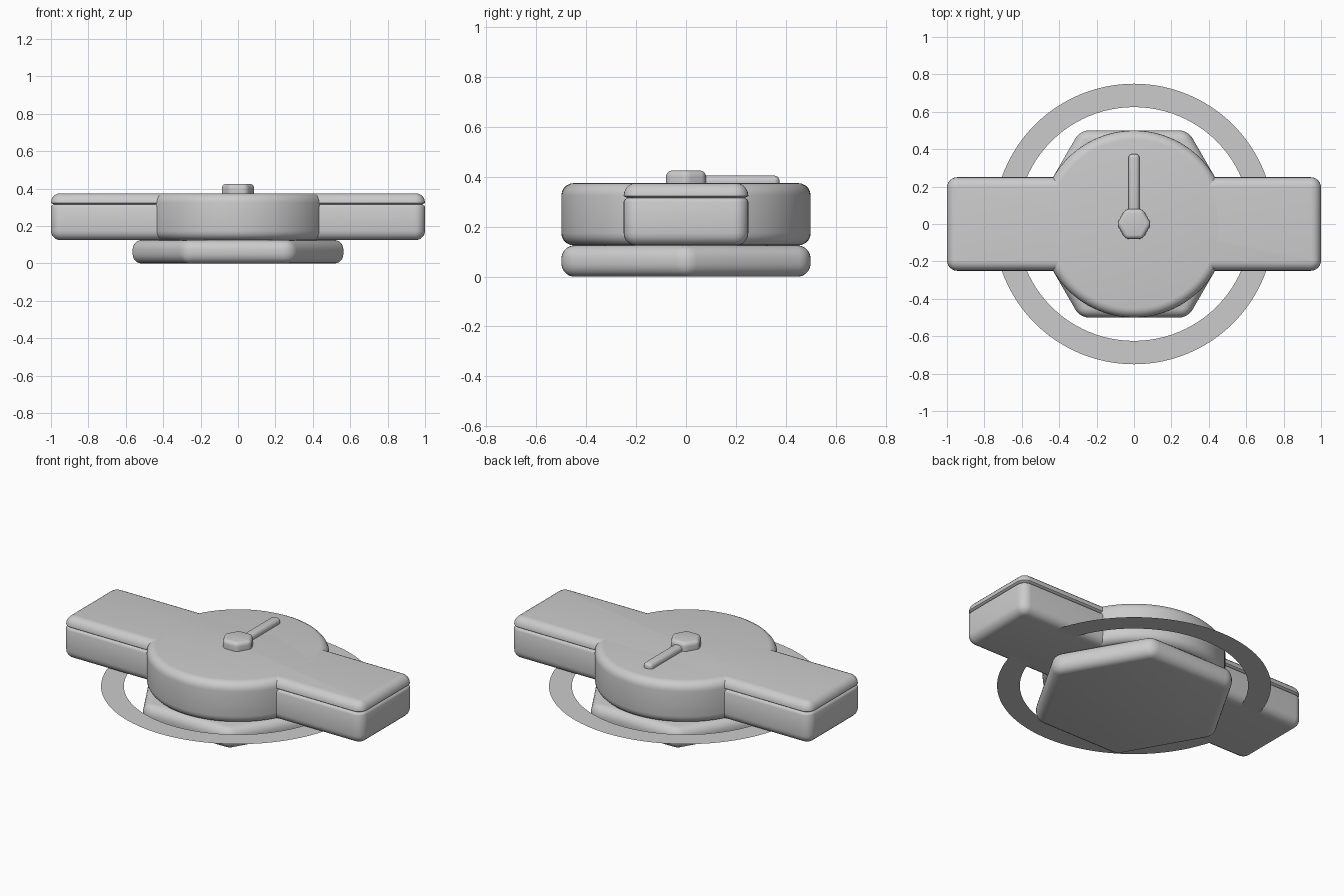
import bpy, bmesh
from math import sin, cos, pi, radians

if "Cube" in bpy.data.objects:
    bpy.data.objects.remove(bpy.data.objects["Cube"])


def finish(name, bm, angle=35):
    bmesh.ops.recalc_face_normals(bm, faces=bm.faces)
    mesh = bpy.data.meshes.new(name)
    bm.to_mesh(mesh)
    bm.free()
    ob = bpy.data.objects.new(name, mesh)
    bpy.context.collection.objects.link(ob)
    bpy.ops.object.select_all(action='DESELECT')
    ob.select_set(True)
    bpy.context.view_layer.objects.active = ob
    bpy.ops.object.shade_smooth_by_angle(angle=radians(angle))
    return ob


def bevel_sharp(bm, width, segments=5):
    edges = [e for e in bm.edges if e.calc_face_angle(0) > radians(30)]
    bmesh.ops.bevel(bm, geom=edges, offset=width, segments=segments,
                    profile=0.5, affect='EDGES', clamp_overlap=True)


def prism(name, sides, radius, z0, z1, width):
    """Upright rounded prism with a corner on the x axis."""
    bm = bmesh.new()
    ring = [bm.verts.new((radius * cos(2 * pi * i / sides),
                          radius * sin(2 * pi * i / sides), z0)) for i in range(sides)]
    face = bm.faces.new(ring)
    ext = bmesh.ops.extrude_face_region(bm, geom=[face])
    for v in ext['geom']:
        if isinstance(v, bmesh.types.BMVert):
            v.co.z = z1
    bmesh.ops.recalc_face_normals(bm, faces=bm.faces)
    bevel_sharp(bm, width)
    return finish(name, bm)


def rounded_bar(name, hx, hy, corner, profile):
    """Stack rounded rectangles, one for each (inset, z) of the profile."""
    bm = bmesh.new()
    loops = []
    for inset, z in profile:
        r = corner - inset
        loop = []
        for q, (sx, sy) in enumerate([(1, 1), (-1, 1), (-1, -1), (1, -1)]):
            for k in range(7):
                a = (q + k / 6) * pi / 2
                loop.append(bm.verts.new((sx * (hx - corner) + r * cos(a),
                                          sy * (hy - corner) + r * sin(a), z)))
        loops.append(loop)
    for a, b in zip(loops, loops[1:]):
        for i in range(len(a)):
            j = (i + 1) % len(a)
            bm.faces.new((a[i], a[j], b[j], b[i]))
    bm.faces.new(loops[0])
    bm.faces.new(loops[-1])
    return finish(name, bm)


# Hexagonal base plate
prism("hex_base", 6, 0.5 / cos(pi / 6), 0.0, 0.125, 0.05)

# Round hub
prism("hub", 96, 0.5, 0.125, 0.375, 0.05)

# Crossbar with a seam groove below its lid
R = 0.05
arc = [i / 5 * pi / 2 for i in range(6)]
bottom = [(R - R * sin(a), 0.125 + R - R * cos(a)) for a in arc]
seam = [(0.0, 0.300), (0.004, 0.309), (0.014, 0.316), (0.004, 0.321), (0.0, 0.324)]
top = [(R - R * cos(a), 0.375 - R + R * sin(a)) for a in arc]
rounded_bar("crossbar", 1.0, 0.25, 0.055, bottom + seam + top)

# Flat thin ring under the crossbar
bm = bmesh.new()
N = 96
rings = [[bm.verts.new((r * cos(2 * pi * i / N), r * sin(2 * pi * i / N), 0.125))
          for i in range(N)] for r in (0.625, 0.75)]
for i in range(N):
    j = (i + 1) % N
    bm.faces.new((rings[0][i], rings[1][i], rings[1][j], rings[0][j]))
finish("flat_ring", bm)

# Pointer: hexagonal boss and slim hand
prism("pointer_boss", 6, 0.08 / cos(pi / 6), 0.33, 0.425, 0.022)
bm = bmesh.new()
bmesh.ops.create_cube(bm, size=1)
for v in bm.verts:
    v.co = (v.co.x * 0.06, v.co.y * 0.375 + 0.1875, v.co.z * 0.06 + 0.375)
bevel_sharp(bm, 0.022)
finish("pointer_hand", bm)
